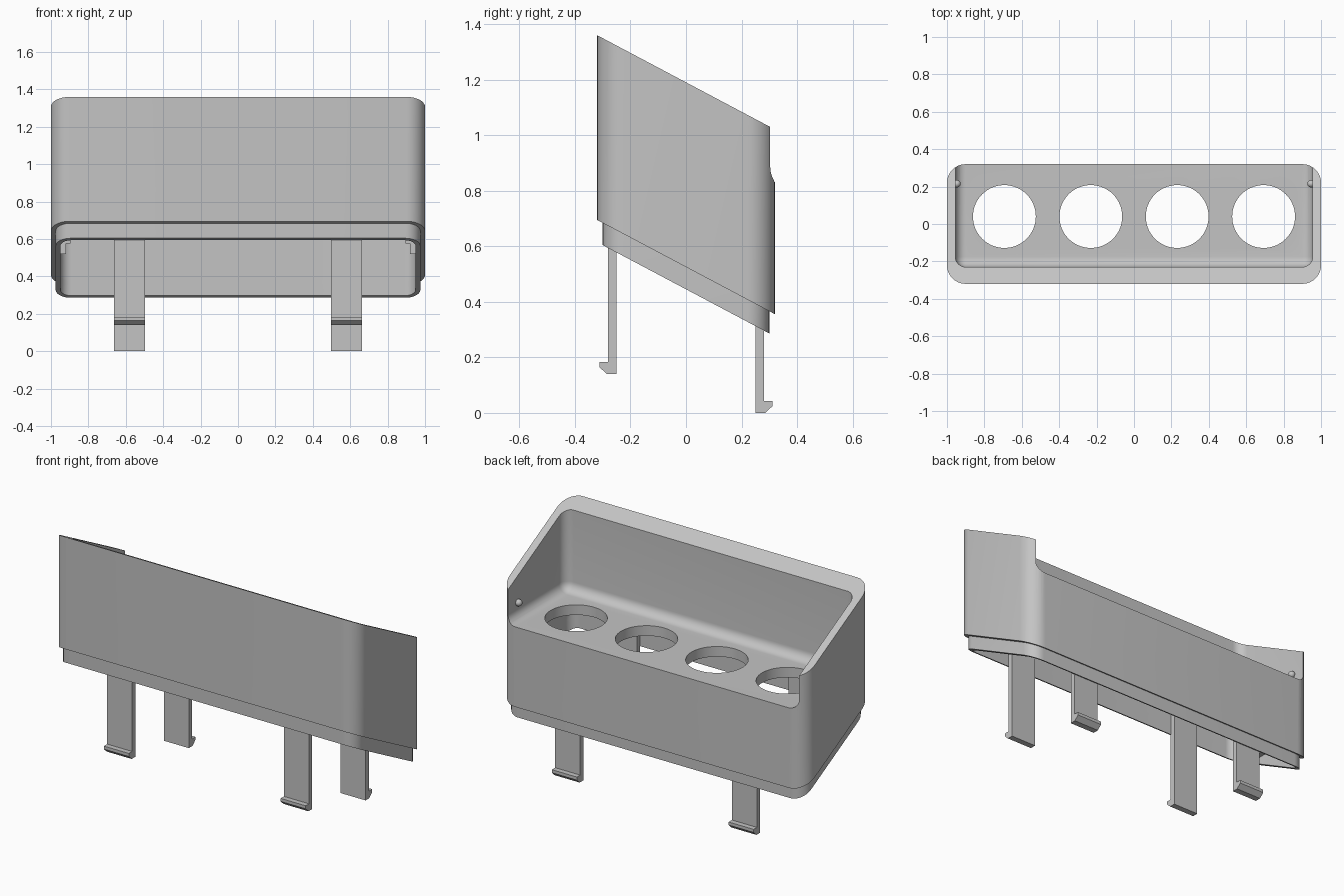
import bpy, bmesh, math
from mathutils import Matrix

if "Cube" in bpy.data.objects:
    bpy.data.objects.remove(bpy.data.objects["Cube"])

grey = bpy.data.materials.new("plain_grey")
grey.use_nodes = True
colour = (0.55, 0.55, 0.55, 1)
grey.diffuse_color = colour
grey.node_tree.nodes["Principled BSDF"].inputs["Base Color"].default_value = colour

SLOPE = 0.53


def finish(name, bm):
    bmesh.ops.recalc_face_normals(bm, faces=bm.faces[:])
    mesh = bpy.data.meshes.new(name)
    bm.to_mesh(mesh)
    bm.free()
    mesh.materials.append(grey)
    obj = bpy.data.objects.new(name, mesh)
    bpy.context.collection.objects.link(obj)
    return obj


def extrude_profile(name, points, vector):
    bm = bmesh.new()
    face = bm.faces.new([bm.verts.new(p) for p in points])
    new = bmesh.ops.extrude_face_region(bm, geom=[face])["geom"]
    bmesh.ops.translate(bm, vec=vector, verts=[v for v in new if isinstance(v, bmesh.types.BMVert)])
    return finish(name, bm)


def rounded_sleeve(name, hx, hy, radius, low, high, slope, steps=10):
    """Rounded rectangle prism; low and high are heights at y = 0."""
    points = []
    for quarter, (sx, sy) in enumerate([(1, 1), (-1, 1), (-1, -1), (1, -1)]):
        for i in range(steps + 1):
            a = math.pi / 2 * (quarter + i / steps)
            x = sx * (hx - radius) + radius * math.cos(a)
            y = sy * (hy - radius) + radius * math.sin(a)
            points.append((x, y, low - slope * y))
    return extrude_profile(name, points, (0, 0, high - low))


def box(name, x0, x1, y0, y1, z0, z1, bevel=0):
    bm = bmesh.new()
    bmesh.ops.create_cube(bm, size=1)
    for v in bm.verts:
        v.co = (x1 if v.co.x > 0 else x0, y1 if v.co.y > 0 else y0, z1 if v.co.z > 0 else z0)
    if bevel:
        bmesh.ops.bevel(bm, geom=bm.edges[:], offset=bevel, segments=8,
                        profile=0.5, affect='EDGES')
    return finish(name, bm)


def cut(target, cutter):
    cutter.hide_render = True
    mod = target.modifiers.new("cut", 'BOOLEAN')
    mod.operation = 'DIFFERENCE'
    mod.solver = 'EXACT'
    mod.object = cutter
    bpy.context.view_layer.objects.active = target
    bpy.ops.object.modifier_apply(modifier=mod.name)
    bpy.data.objects.remove(cutter)


def smooth(obj):
    bpy.ops.object.select_all(action='DESELECT')
    obj.select_set(True)
    bpy.context.view_layer.objects.active = obj
    bpy.ops.object.shade_smooth_by_angle(angle=math.radians(30))


# Slanted outer body and the inset lip under it
body = rounded_sleeve("body", 1.0, 0.32, 0.1, 0.525, 1.19, SLOPE)
lip = rounded_sleeve("lower_lip", 0.975, 0.3, 0.08, 0.445, 0.56, SLOPE)

# Upper tray, open at the back, and the hollow underside
cut(body, box("tray_cutter", -0.955, 0.955, -0.23, 1.0, 0.83, 2.0, 0.055))
for part in (body, lip):
    cut(part, rounded_sleeve("cavity_cutter", 0.95, 0.28, 0.06, -0.5, 0.77, 0))

# Four round holes through the tray floor
for x in (-0.693, -0.231, 0.231, 0.693):
    bm = bmesh.new()
    bmesh.ops.create_cone(bm, cap_ends=True, segments=64, radius1=0.168, radius2=0.168,
                          depth=0.4, matrix=Matrix.Translation((x, 0.04, 0.8)))
    cut(body, finish("hole_cutter", bm))
smooth(body)
smooth(lip)

for side, label in ((1, "left"), (-1, "right")):
    # Hooked legs
    for facing, foot, place in ((-1, 0.14, "front"), (1, 0.0, "back")):
        outline = [(0.25, 0.78 - foot), (0.25, 0), (0.285, 0), (0.312, 0.025),
                   (0.312, 0.043), (0.281, 0.043), (0.281, 0.78 - foot)]
        points = [(side * 0.58 - 0.082, facing * y, foot + z) for y, z in outline]
        extrude_profile(f"{place}_{label}_leg", points, (0.164, 0, 0))

    # Small round pegs on the tray walls
    bm = bmesh.new()
    bmesh.ops.create_uvsphere(bm, u_segments=24, v_segments=12, radius=0.02,
                              matrix=Matrix.Translation((side * 0.947, 0.215, 0.92)))
    smooth(finish(f"{label}_peg", bm))

    # Stepped catches inside the hollow
    xs = sorted((side * 0.92, side * 0.96))
    box(f"{label}_catch", *xs, -0.08, 0.0, 0.52, 0.58)
    xs = sorted((side * 0.895, side * 0.96))
    box(f"{label}_catch_top", *xs, -0.08, 0.0, 0.575, 0.605)
